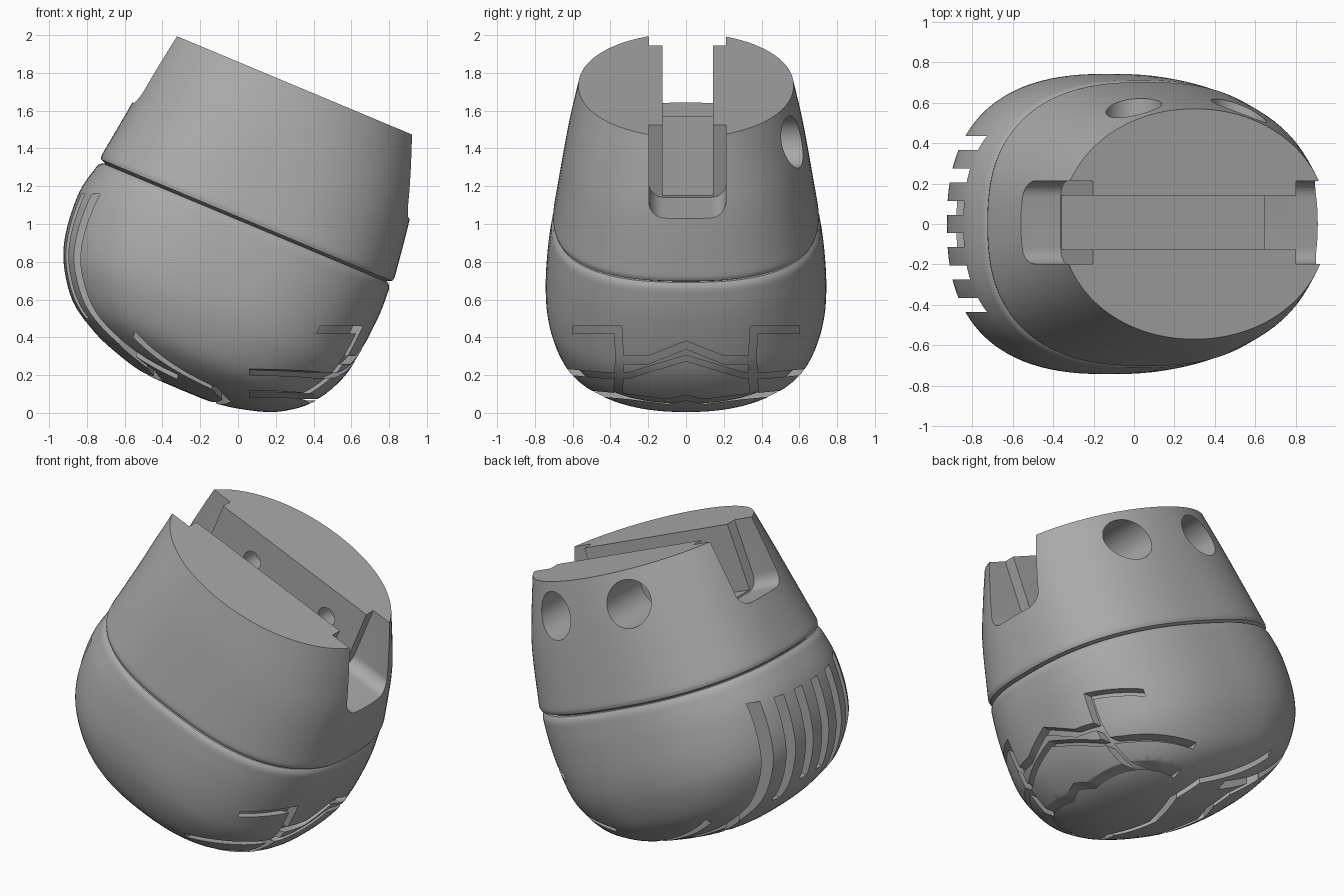
import bpy, bmesh
from math import cos, sin, pi, radians, copysign
from mathutils import Matrix, Vector

cube = bpy.data.objects.get("Cube")
if cube:
    bpy.data.objects.remove(cube, do_unlink=True)

TILT = Matrix.Rotation(radians(22.7), 4, 'Y')
SEGMENTS = 112

grey = bpy.data.materials.new("plain grey")
grey.use_nodes = True
GREY = (0.4, 0.4, 0.4, 1)
grey.diffuse_color = GREY
grey.node_tree.nodes["Principled BSDF"].inputs["Base Color"].default_value = GREY


def finish(name, bm):
    bmesh.ops.recalc_face_normals(bm, faces=bm.faces)
    mesh = bpy.data.meshes.new(name)
    bm.to_mesh(mesh)
    bm.free()
    mesh.materials.append(grey)
    obj = bpy.data.objects.new(name, mesh)
    bpy.context.collection.objects.link(obj)
    return obj


def spline(rows, steps):
    """Smooth rows of numbers with a Catmull-Rom curve."""
    out = []
    for i in range(len(rows) - 1):
        p0, p1 = rows[max(i - 1, 0)], rows[i]
        p2, p3 = rows[i + 1], rows[min(i + 2, len(rows) - 1)]
        for k in range(steps):
            t = k / steps
            out.append([b + t * (c - a) / 2 + t * t * (a - 2.5 * b + 2 * c - d / 2)
                        + t ** 3 * (1.5 * (b - c) + (d - a) / 2)
                        for a, b, c, d in zip(p0, p1, p2, p3)])
    return out + [list(rows[-1])]


def loft(name, rows, inset=0):
    """Stack superellipse rings: height, centre, half length, half width, power."""
    bm = bmesh.new()
    rings = []
    for h, mid, a, b, n in rows:
        ring = []
        for i in range(SEGMENTS):
            t = 2 * pi * i / SEGMENTS
            x, y = (copysign(abs(f) ** (2 / n), f) for f in (cos(t), sin(t)))
            ring.append(bm.verts.new((mid + a * x, b * y, h)))
        rings.append(ring)
    for low, high in zip(rings, rings[1:]):
        for i in range(SEGMENTS):
            j = (i + 1) % SEGMENTS
            bm.faces.new((low[i], low[j], high[j], high[i]))
    bm.faces.new(rings[0][::-1])
    bm.faces.new(rings[-1])
    if inset:
        bmesh.ops.recalc_face_normals(bm, faces=bm.faces)
        bm.normal_update()
        for v, n in [(v, v.normal.copy()) for v in bm.verts]:
            v.co -= n * inset
    return finish(name, bm)


def cut(obj, cutter, remove=True):
    mod = obj.modifiers.new("cut", 'BOOLEAN')
    mod.operation, mod.solver, mod.object = 'DIFFERENCE', 'EXACT', cutter
    bpy.context.view_layer.objects.active = obj
    bpy.ops.object.modifier_apply(modifier=mod.name)
    if remove:
        bpy.data.objects.remove(cutter, do_unlink=True)


def box(low, high, round_floor=0):
    bm = bmesh.new()
    bmesh.ops.create_cube(bm, size=1)
    for v in bm.verts:
        v.co = [l if c < 0 else h for c, l, h in zip(v.co, low, high)]
    if round_floor:
        edges = [e for e in bm.edges if all(v.co.z == min(low[2], high[2]) or
                 abs(v.co.z - low[2]) < 1e-5 for v in e.verts)
                 and abs(e.verts[0].co.y - e.verts[1].co.y) < 1e-5]
        bmesh.ops.bevel(bm, geom=edges, offset=round_floor, segments=8,
                        profile=0.5, affect='EDGES')
    return finish("cutter", bm)


def rod(x, z, radius, y0, y1):
    bm = bmesh.new()
    bmesh.ops.create_cone(bm, cap_ends=True, segments=48, radius1=radius,
                          radius2=radius, depth=y1 - y0)
    bm.transform(Matrix.Translation((x, (y0 + y1) / 2, z)) @ Matrix.Rotation(pi / 2, 4, 'X'))
    return finish("cutter", bm)


def strip(path, width, place):
    """Mitred band along a flat path; place(a, b, end) gives 3D points."""
    pts = [Vector(p) for p in path]
    bm = bmesh.new()
    rows = []
    for i, p in enumerate(pts):
        d1 = (p - pts[i - 1]).normalized() if i else (pts[1] - p).normalized()
        d2 = (pts[i + 1] - p).normalized() if i < len(pts) - 1 else d1
        d = (d1 + d2).normalized()
        side = Vector((-d.y, d.x)) * width / 2 / max(d.dot(d1), 0.4)
        rows.append([bm.verts.new(place(*q, end)) for q, end in
                     ((p + side, 0), (p - side, 0), (p - side, 1), (p + side, 1))])
    for r, s in zip(rows, rows[1:]):
        for i in range(4):
            j = (i + 1) % 4
            bm.faces.new((r[i], r[j], s[j], s[i]))
    bm.faces.new(rows[0])
    bm.faces.new(rows[-1])
    return finish("cutter", bm)


# Lower shell: rounded bowl with a soft rim
bowl = spline([(-.004, -.33, .03, .03, 2), (.003, -.327, .22, .21, 2.1),
               (.048, -.317, .41, .39, 2.2), (.106, -.325, .55, .53, 2.3),
               (.21, -.345, .693, .65, 2.4), (.38, -.36, .80, .72, 2.5),
               (.55, -.37, .843, .743, 2.5), (.76, -.368, .858, .732, 2.5),
               (.91, -.355, .84, .712, 2.5)], 5)
bowl += [(.93, -.354, .832, .704, 2.5), (.943, -.353, .818, .69, 2.5),
         (.946, -.353, .79, .66, 2.5)]
lower = loft("lower_shell", bowl)
core = loft("core", bowl, 0.045)
core.hide_render = True
for obj in (lower, core):
    obj.data.transform(TILT)


def groove(cutter):
    cut(cutter, core, remove=False)
    cut(lower, cutter)


# Six upright vents on the -x end, the outer pair running on underneath
for side in (-1, 1):
    for y, bottom, inner in ((.08, .6, -.6), (.24, .5, -.6), (.4, .13, -.32)):
        y *= side
        groove(box((-1.2, y - .035, bottom), (inner, y + .035, 1.16)))


def mirrored(half, axis):
    flip = [tuple(-c if k == axis else c for k, c in enumerate(p)) for p in half]
    return half + flip[::-1][1:]


def from_end(y, z, end):
    return (0.06 + end * 1.2, y, z)


def from_below(x, y, end):
    return (x, y, -.2 + end * .75)


# Chevron grooves on the +x end
groove(strip(mirrored([(-.6, .44), (-.36, .44), (-.35, .28), (-.2, .28), (0, .36)], 0),
             .04, from_end))
groove(strip(mirrored([(-.66, .22), (-.45, .2), (-.3, .2), (0, .29)], 0), .03, from_end))
groove(strip(mirrored([(-.56, .11), (-.3, .085), (-.1, .06), (0, .08)], 0), .026, from_end))
for side in (-1, 1):
    groove(strip([(side * .35, .3), (side * .36, .1)], .045, from_end))

# Chevron grooves on the underside, toward the vents
groove(strip(mirrored([(-.55, .56), (-.12, .44), (-.06, .28), (-.14, 0)], 1), .045, from_below))
groove(strip(mirrored([(-.62, .38), (-.46, .3), (-.42, .18), (-.5, 0)], 1), .045, from_below))
bpy.data.objects.remove(core, do_unlink=True)

# Upper shell: tapered oval column with a flat top
column = [(.93, -.352, .78, .65, 2.5), (.95, -.352, .815, .68, 2.5),
          (.958, -.352, .835, .697, 2.5), (.975, -.352, .84, .702, 2.5)]
column += spline([(.985, -.352, .84, .702, 2.5), (1.3, -.354, .796, .652, 2.35),
                  (1.5, -.37, .76, .617, 2.2), (1.715, -.393, .715, .57, 2.05)], 8)
upper = loft("upper_shell", column)

# Long channel across the top with wider rounded recesses at both ends
cut(upper, box((-1.5, -.125, 1.31), (.8, .142, 2)))
for x0, x1 in ((-1.5, -.937), (.151, .8)):
    cut(upper, box((x0, -.197, 1.3), (x1, .212, 2), .08))

# Two stepped bolt holes on the back wall
for x in (-.638, -.074):
    cut(upper, rod(x, 1.524, .138, .26, 1))
    cut(upper, rod(x, 1.524, .058, .05, .4))
upper.data.transform(TILT)

# Smooth curved walls, keep cut edges crisp
for obj in (lower, upper):
    bpy.ops.object.select_all(action='DESELECT')
    obj.select_set(True)
    bpy.context.view_layer.objects.active = obj
    bpy.ops.object.shade_smooth_by_angle(angle=radians(32))
